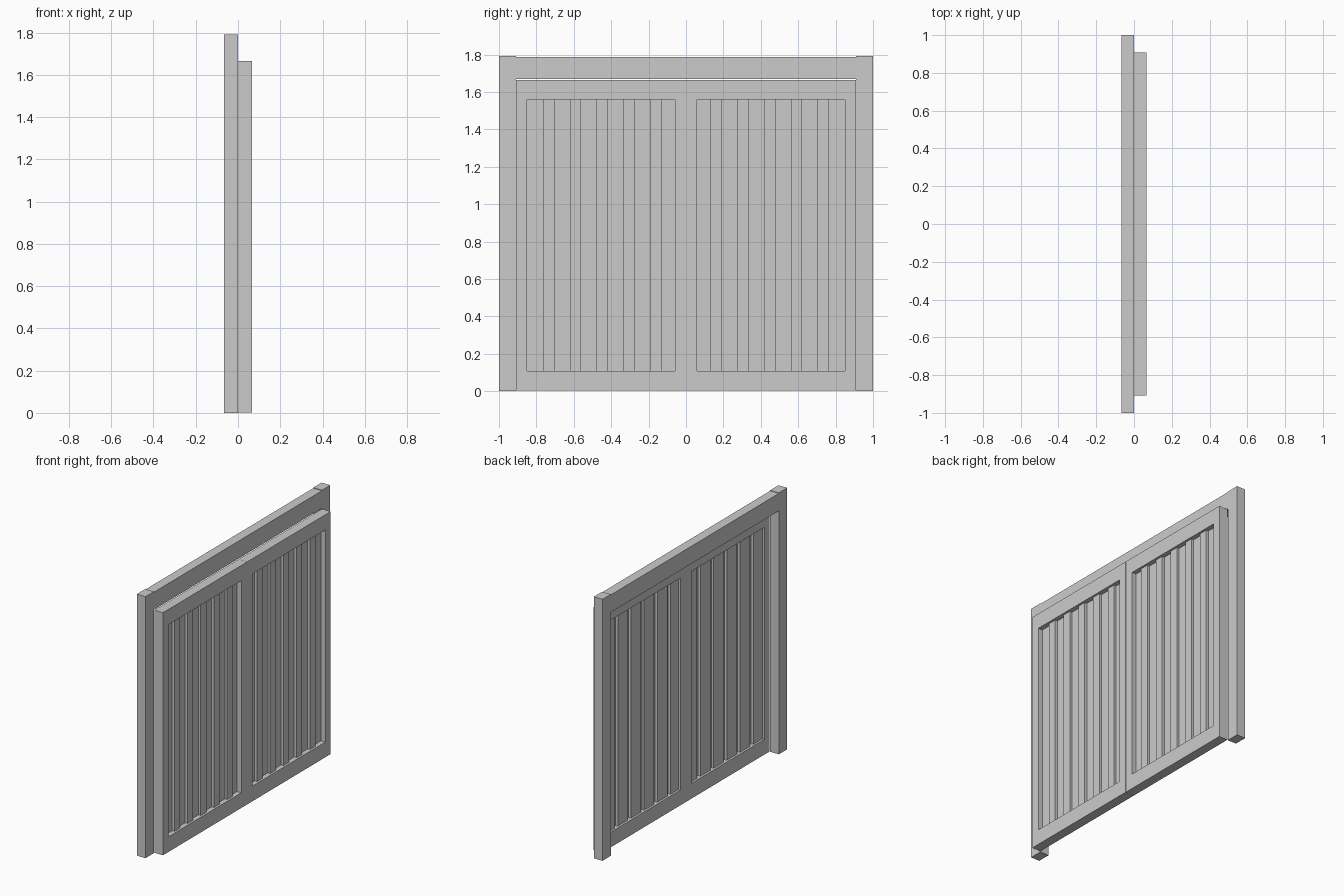
import bpy

if "Cube" in bpy.data.objects:
    bpy.data.objects.remove(bpy.data.objects["Cube"])


def box(name, x, y, z):
    """Box from (min, max) ranges on each axis."""
    bpy.ops.mesh.primitive_cube_add(
        size=1, location=[(a + b) / 2 for a, b in (x, y, z)])
    ob = bpy.context.object
    ob.name = name
    ob.scale = [abs(b - a) for a, b in (x, y, z)]
    bpy.ops.object.transform_apply(location=False, rotation=False, scale=True)
    return ob


BACK, FRONT = -0.067, 0.067
DOOR_TOP = 1.665
IN, OUT = 0.06, 0.85          # panel opening across one door
LOW, HIGH = 0.107, 1.56       # panel opening in height
PITCH, BOARD = 0.1428, 0.06

# fixed outer frame: lintel between the posts
box("lintel", (BACK, -0.001), (-0.91, 0.91), (DOOR_TOP + 0.003, 1.788))

for side, s in (("left", -1), ("right", 1)):
    def part(name, x, y, z):
        return box(f"{side}_{name}", x, (s * y[0], s * y[1]), z)

    part("post", (BACK, -0.001), (0.91, 1.0), (0, 1.792))

    # door leaf frame
    part("outer_stile", (0.001, FRONT), (OUT, 0.908), (0.003, DOOR_TOP))
    part("inner_stile", (0.001, FRONT), (0.0005, IN), (0.003, DOOR_TOP))
    part("bottom_rail", (0.001, FRONT), (IN, OUT), (0.003, LOW))
    part("top_rail", (0.001, FRONT), (IN, OUT), (HIGH, DOOR_TOP))

    # board-on-board infill: raised boards cover the gaps of the rear layer
    for i in range(5):
        y = 0.132 + i * PITCH
        part(f"raised_board_{i + 1}", (0.034, 0.052), (y, y + BOARD), (LOW, HIGH))
    for i in range(6):
        y = 0.132 + (i - 1) * PITCH + BOARD - 0.012
        a, b = max(y, IN), min(y + PITCH - BOARD + 0.024, OUT)
        part(f"rear_board_{i + 1}", (0.016, 0.034), (a, b), (LOW, HIGH))
